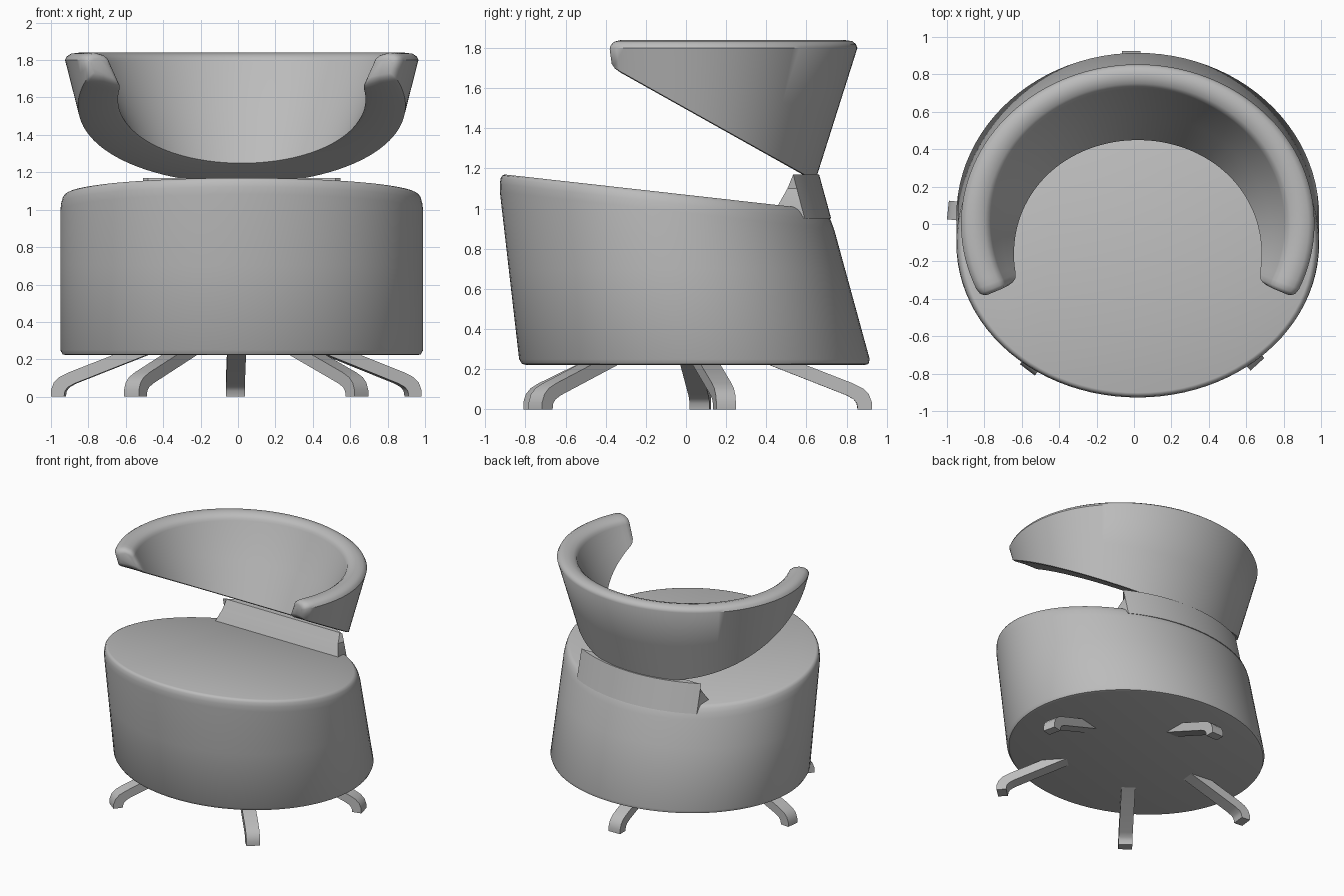
import bpy, bmesh
from math import sin, cos, pi, radians
from mathutils import Vector

cube = bpy.data.objects.get("Cube")
if cube:
    bpy.data.objects.remove(cube, do_unlink=True)

grey = bpy.data.materials.new("neutral_grey")
grey.use_nodes = True
colour = (0.5, 0.5, 0.5, 1)
grey.diffuse_color = colour
grey.node_tree.nodes["Principled BSDF"].inputs["Base Color"].default_value = colour

CX = 0.02  # shared centre line of the upholstery


def loft(name, rings, angle=40):
    """Skin equal-length closed rings and cap both ends."""
    bm = bmesh.new()
    rows = [[bm.verts.new(p) for p in ring] for ring in rings]
    n = len(rows[0])
    for a, b in zip(rows, rows[1:]):
        for i in range(n):
            j = (i + 1) % n
            bm.faces.new((a[i], a[j], b[j], b[i]))
    bm.faces.new(rows[0])
    bm.faces.new(rows[-1])
    bmesh.ops.recalc_face_normals(bm, faces=bm.faces)
    mesh = bpy.data.meshes.new(name)
    bm.to_mesh(mesh)
    bm.free()
    obj = bpy.data.objects.new(name, mesh)
    bpy.context.collection.objects.link(obj)
    mesh.materials.append(grey)
    bpy.ops.object.select_all(action="DESELECT")
    obj.select_set(True)
    bpy.context.view_layer.objects.active = obj
    bpy.ops.object.shade_smooth_by_angle(angle=radians(angle))
    return obj


# Seat base: leaning elliptical drum
def drum(t, z, inset=0.0):
    front = -0.83 - 0.115 * (z - 0.24)
    back = 0.915 - 0.274 * (z - 0.25)
    ry = (back - front) / 2 - inset
    return Vector((CX + (0.97 - inset) * cos(t), (front + back) / 2 + ry * sin(t), z))


def seat_height(y):
    return 1.172 - 0.112 * (y + 0.92)


def drum_top(t, drop, inset):
    z = 1.1
    for _ in range(8):
        z = seat_height(drum(t, z, inset).y) - drop
    return drum(t, z, inset)


turn = [2 * pi * i / 96 for i in range(96)]
rings = [[drum(t, z, s) for t in turn]
         for z, s in ((0.222, 0.03), (0.227, 0.012), (0.25, 0), (0.7, 0))]
rings += [[drum_top(t, d, s) for t in turn]
          for d, s in ((0.09, 0), (0.05, 0.004), (0.02, 0.012), (0.006, 0.022), (0, 0.035))]
loft("seat_base", rings)


# Neck: flat-fronted block that continues the rear of the drum
def neck_ring(z, front_y, half):
    arc = [drum(radians(57 + 66 * i / 32), z) for i in range(33)]
    return arc + [Vector((CX - half, front_y, z)), Vector((CX + half, front_y, z))]


loft("neck", [neck_ring(0.95, 0.43, 0.56), neck_ring(1.02, 0.46, 0.54),
              neck_ring(1.1, 0.505, 0.51), neck_ring(1.17, 0.54, 0.5)])


# Backrest: flared shell with a sloping lower edge and rounded rim
def outer(t, z):
    d = 1.82 - z
    return Vector((CX + (0.95 - 0.255 * d) * cos(t), (0.86 - 0.317 * d) * sin(t), z))


def inner(t, z):
    d = 1.82 - z
    return Vector((CX + (0.80 - 0.5 * d) * cos(t), (0.74 - 0.51 * d) * sin(t), z))


def lower_edge(wall, t):
    z = 1.4
    for _ in range(12):
        z = 1.5 - 0.56 * wall(t, z).y
    return wall(t, z)


def back_section(t, scale=1.0):
    lo, li = lower_edge(outer, t), lower_edge(inner, t)
    to, ti = outer(t, 1.80), inner(t, 1.79)
    crest = [to.lerp(ti, f) + Vector((0, 0, h))
             for f, h in ((0.06, 0.02), (0.2, 0.036), (0.5, 0.045), (0.8, 0.035), (0.95, 0.018))]
    under = [li.lerp(lo, f) for f in (0.08, 0.5, 0.92)]
    under[0].z -= 0.005
    under[2].z -= 0.005
    pts = [lo, lo.lerp(to, 0.5), to] + crest + [ti, ti.lerp(li, 0.5), li] + under
    mid = sum(pts, Vector()) / len(pts)
    return [mid + (p - mid) * scale for p in pts]


tips = ((-27.5, 0.6), (-27, 0.8), (-26, 0.94))
sections = [back_section(radians(a), s) for a, s in tips]
sections += [back_section(radians(-24 + 228 * i / 80)) for i in range(81)]
sections += [back_section(radians(180 - a), s) for a, s in reversed(tips)]
loft("backrest", sections)

# Legs: five bent bars spreading from under the seat
leg_profile = [(0.38, 0.235), (0.56, 0.235), (0.83, 0.13), (0.88, 0.105), (0.91, 0.075),
               (0.925, 0.035), (0.925, 0), (0.855, 0), (0.85, 0.03), (0.835, 0.05), (0.8, 0.07)]
feet = {"back": (-0.015, 0.925), "left": (0.97, 0.2), "right": (-0.995, 0.075),
        "front_left": (0.66, -0.75), "front_right": (-0.57, -0.78)}
hub = Vector((0, -0.03, 0))
for side, (x, y) in feet.items():
    reach = Vector((x, y, 0)) - hub
    out = reach.normalized()
    across = Vector((-out.y, out.x, 0)) * 0.05
    grow = reach.length - 0.925
    loft(side + "_leg", [[hub + out * (r + grow) + across * s + Vector((0, 0, z))
                          for r, z in leg_profile] for s in (-1, 1)], 35)
